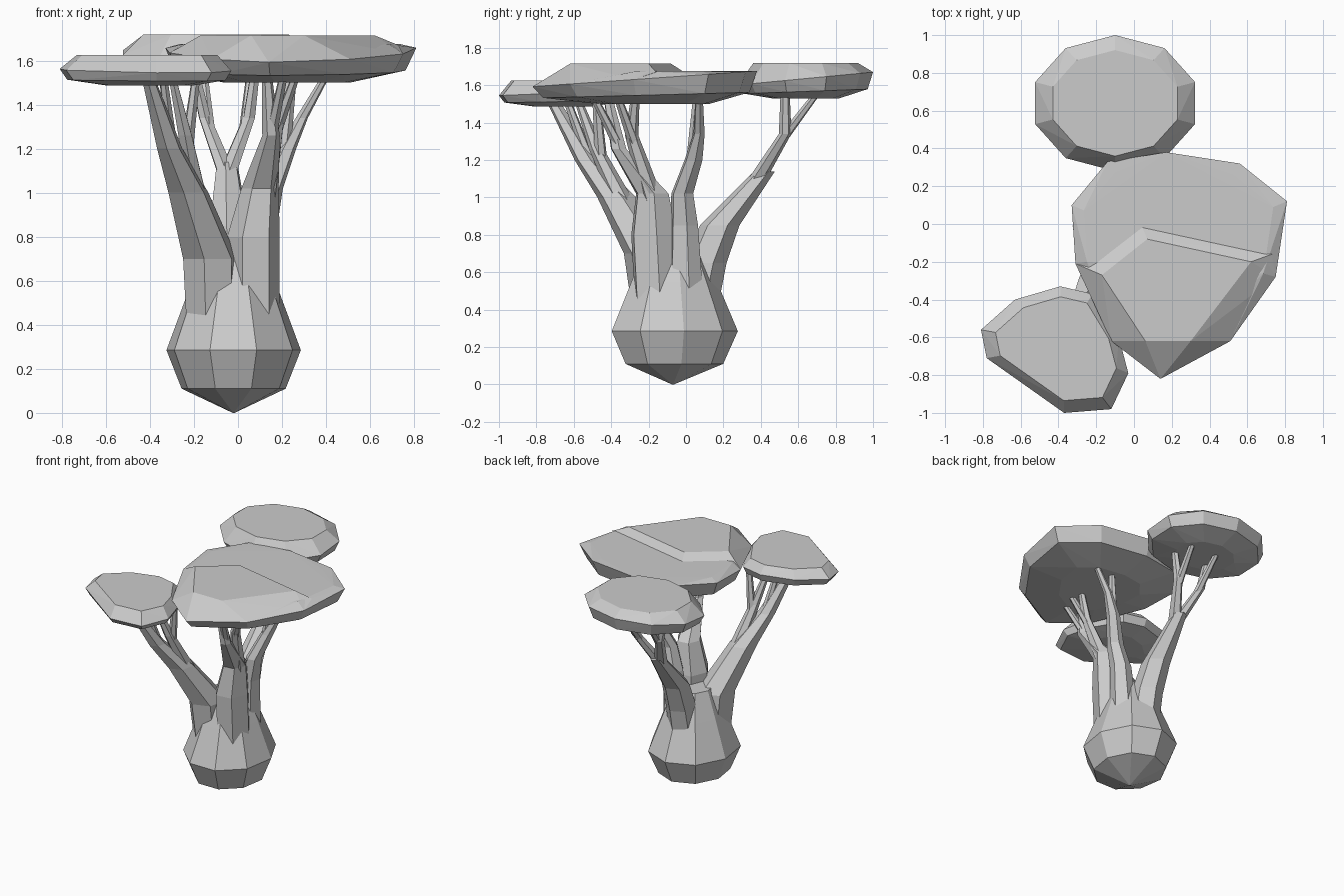
import bpy, bmesh, math
from mathutils import Vector

if "Cube" in bpy.data.objects:
    bpy.data.objects.remove(bpy.data.objects["Cube"])


def mesh_object(name, bm):
    bmesh.ops.recalc_face_normals(bm, faces=bm.faces)
    me = bpy.data.meshes.new(name)
    bm.to_mesh(me)
    bm.free()
    ob = bpy.data.objects.new(name, me)
    bpy.context.collection.objects.link(ob)
    return ob


def tube(name, path, radii, n=6, turn=0.3):
    """Faceted tube of level rings along a path."""
    bm = bmesh.new()
    loops = []
    for p, r in zip(path, radii):
        loops.append([bm.verts.new(Vector(p) + Vector((
            r * math.cos(turn + math.tau * i / n),
            r * 1.12 * math.sin(turn + math.tau * i / n), 0))) for i in range(n)])
    for a, b in zip(loops, loops[1:]):
        for i in range(n):
            j = (i + 1) % n
            bm.faces.new((a[i], a[j], b[j], b[i]))
    bm.faces.new(loops[0][::-1])
    bm.faces.new(loops[-1])
    return mesh_object(name, bm)


# Bulbous trunk base
axis = [(-.02, -.07, z) for z in (0, .11, .285, .55, .74)]
trunk = tube("trunk", axis, (.004, .24, .31, .21, .135), n=9, turn=.17)
bpy.context.view_layer.objects.active = trunk


def grow(path, radii, turn=.3):
    """Weld one limb onto the trunk."""
    part = tube("limb", path, radii, turn=turn)
    mod = trunk.modifiers.new("join", 'BOOLEAN')
    mod.operation = 'UNION'
    mod.solver = 'EXACT'
    mod.object = part
    bpy.ops.object.modifier_apply(modifier=mod.name)
    bpy.data.objects.remove(part)


def twig(path, k, end, r=.03):
    """Thin fork from just below point k of a path to a canopy."""
    start = Vector(path[k]).lerp(Vector(path[k - 1]), .15)
    grow([start, end], (r, .019), turn=.75)


# Front left limb with forks
limb = [(-.12, -.16, .42), (-.125, -.19, .7), (-.225, -.37, 1), (-.31, -.53, 1.2), (-.41, -.72, 1.53)]
grow(limb, (.12, .13, .095, .06, .03))
twig(limb, 3, (-.34, -.64, 1.53))
limb = [(-.18, -.31, .92), (-.24, -.48, 1.26), (-.3, -.58, 1.53)]
grow(limb, (.06, .035, .018), turn=.5)
twig(limb, 1, (-.19, -.48, 1.53))

# Front right limb with forks
limb = [(.07, -.15, .42), (.07, -.17, .8), (.1, -.18, 1.02), (.15, -.36, 1.26), (.13, -.42, 1.55)]
grow(limb, (.12, .12, .085, .04, .022), turn=.1)
twig(limb, 3, (.21, -.5, 1.55))
limb = [(.12, -.17, .96), (.18, -.29, 1.33), (.25, -.27, 1.55)]
grow(limb, (.055, .032, .02), turn=.5)
twig(limb, 1, (.27, -.37, 1.55))

# Right limb with forks
limb = [(.09, 0, .42), (.11, -.01, .85), (.15, -.02, 1.02), (.22, .04, 1.2), (.29, .07, 1.34), (.41, .07, 1.55)]
grow(limb, (.09, .07, .055, .045, .028, .018), turn=.2)
twig(limb, 3, (.25, .06, 1.55))

# Back limb splitting into two mirrored forks
limb = [(-.03, .05, .42), (-.03, .1, .65), (-.04, .18, .85), (-.05, .42, 1.14)]
grow(limb, (.11, .105, .095, .05), turn=.4)
for side in (-1, 1):
    fork = [(-.05, .37, 1.08), (-.05 + .1 * side, .53, 1.34), (-.06 + .14 * side, .53, 1.56)]
    grow(fork, (.045, .03, .022), turn=.6)
    twig(fork, 1, (-.05 + .11 * side, .71, 1.57))


def scaled(rim, s, z):
    c = sum((Vector(p) for p in rim), Vector()) / len(rim)
    return [(c.x + (p[0] - c.x) * s, c.y + (p[1] - c.y) * s, z) for p in rim]


def add_hull(bm, points):
    vs = [bm.verts.new(p) for p in points]
    res = bmesh.ops.convex_hull(bm, input=vs)
    junk = {v for v in res["geom_interior"] + res["geom_unused"]
            if isinstance(v, bmesh.types.BMVert) and v.is_valid}
    bmesh.ops.delete(bm, geom=list(junk), context='VERTS')


def canopy(name, outline, z0, slope, low, high, top, plateau=()):
    """Faceted cap: tilted rim, undercut, flat top and bottom, optional raised front."""
    rim = [(x, y, z0 + slope * y) for x, y in outline]
    undercut = [(x, y, z * .35 + low * .65)
                for (x, y, _), (_, _, z) in zip(scaled(rim, .92, 0), rim)]
    cap = scaled(rim, top, high)
    if plateau:
        cap = [p for p in cap if p[1] > -.3]
    bm = bmesh.new()
    add_hull(bm, rim + undercut + scaled(rim, .5, low) + cap)
    if plateau:
        add_hull(bm, list(plateau) + [p for p in rim if p[1] < -.2])
    mesh_object(name, bm)


# Three canopies
canopy("main_canopy",
       [(.17, .38), (.56, .32), (.81, .12), (.75, -.28), (.51, -.62), (.14, -.82),
        (-.12, -.62), (-.31, -.21), (-.33, .1), (-.14, .33)],
       1.65, .07, 1.5, 1.675, .88,
       [(-.17, -.27, 1.715), (.06, -.62, 1.715), (.3, -.62, 1.715), (.62, -.2, 1.715),
        (.07, -.08, 1.715), (.73, -.16, 1.67), (.04, -.01, 1.67)])
canopy("back_canopy",
       [(-.1 + .445 * math.cos(math.tau * (i + .5) / 10),
         .64 + .36 * math.sin(math.tau * (i + .5) / 10)) for i in range(10)],
       1.575, .095, 1.53, 1.718, .78)
canopy("front_left_canopy",
       [(-.39, -.33), (-.63, -.4), (-.81, -.56), (-.78, -.71), (-.37, -1), (-.12, -.98),
        (-.03, -.79), (-.08, -.6), (-.22, -.37)],
       1.585, .04, 1.487, 1.625, .82)
